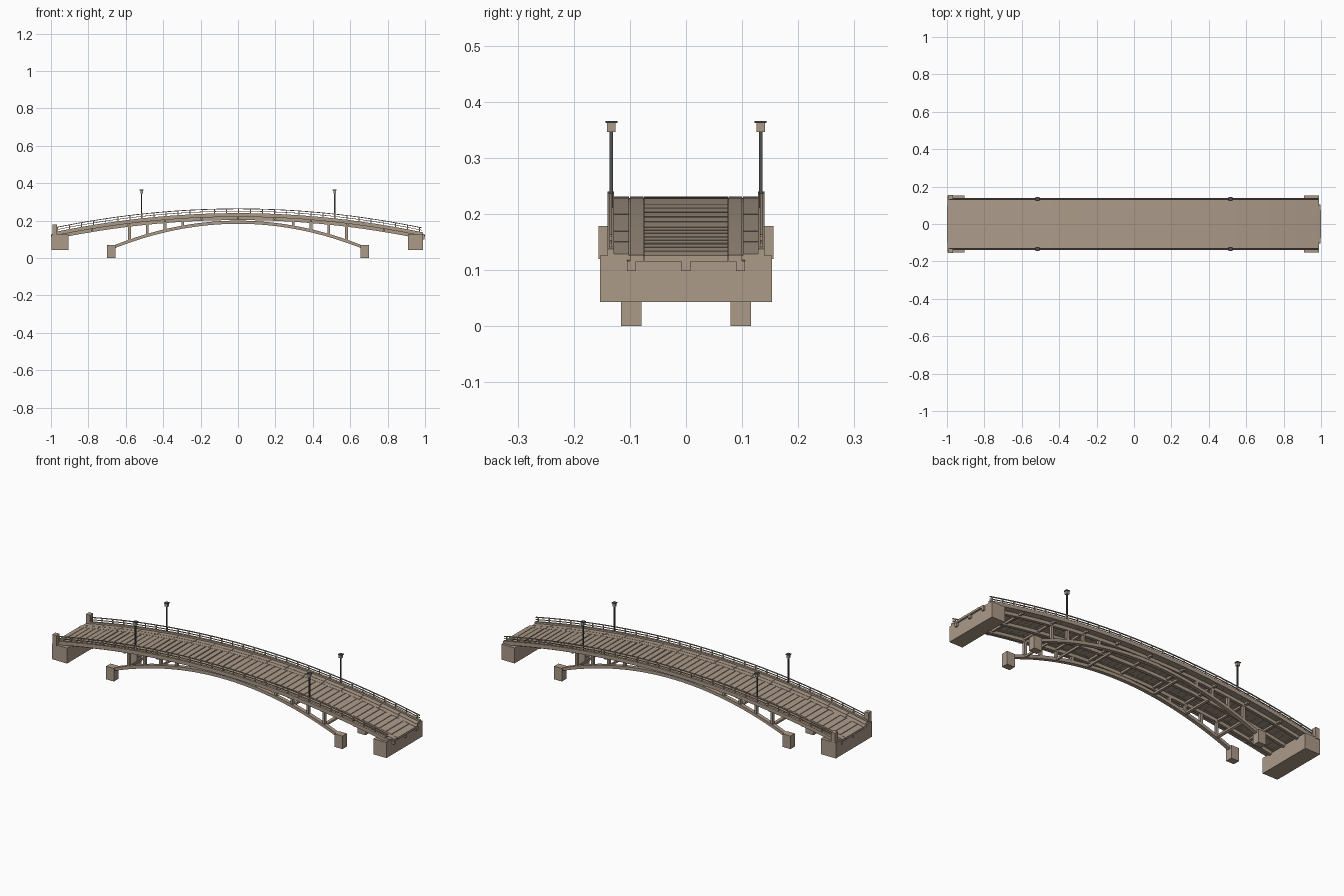
import bpy
import bmesh
import random

random.seed(4)
if "Cube" in bpy.data.objects:
    bpy.data.objects.remove(bpy.data.objects["Cube"])


def material(name, rgb):
    m = bpy.data.materials.new(name)
    m.use_nodes = True
    m.diffuse_color = (*rgb, 1)
    m.node_tree.nodes["Principled BSDF"].inputs["Base Color"].default_value = (*rgb, 1)
    return m


TAN = material("weathered tan", (0.41, 0.325, 0.25))
METAL = material("dark metal", (0.075, 0.078, 0.08))


def deck(x):
    """Height of the walking surface."""
    return 0.231 - 0.105 * x * x


def arch(x):
    """Height of the top of the arch ribs."""
    return 0.2 - 0.3 * x * x


def strip(bm, x0, x1, y0, y1, low, high, n=1):
    """Beam whose bottom and top follow two height functions along x."""
    rings = []
    for i in range(n + 1):
        x = x0 + (x1 - x0) * i / n
        rings.append([bm.verts.new(p) for p in (
            (x, y0, low(x)), (x, y1, low(x)), (x, y1, high(x)), (x, y0, high(x)))])
    for a, b in zip(rings, rings[1:]):
        for k in range(4):
            bm.faces.new((a[k], a[k - 1], b[k - 1], b[k]))
    bm.faces.new(rings[0])
    bm.faces.new(rings[-1])


def box(bm, x0, x1, y0, y1, z0, z1):
    strip(bm, x0, x1, y0, y1, lambda x: z0, lambda x: z1)


def above(curve, offset):
    return lambda x: curve(x) + offset


def finish(bm, name, mat):
    bmesh.ops.recalc_face_normals(bm, faces=bm.faces)
    mesh = bpy.data.meshes.new(name)
    bm.to_mesh(mesh)
    bm.free()
    mesh.materials.append(mat)
    ob = bpy.data.objects.new(name, mesh)
    bpy.context.collection.objects.link(ob)
    return ob


# Closed base under the planks
bm = bmesh.new()
strip(bm, -0.987, 0.987, -0.127, 0.127, above(deck, -0.010), above(deck, -0.003), 36)
finish(bm, "deck_base", TAN)

# Transverse planks of the central walkway, with uneven gaps
bm = bmesh.new()
count = 58
pitch = 2 / count
for i in range(count):
    x = -1 + i * pitch
    gap = random.uniform(0.002, 0.007)
    strip(bm, x, x + pitch - gap * (i < count - 1), -0.0745, 0.0745,
          above(deck, -0.011), deck)
finish(bm, "walkway_planks", TAN)

# Longitudinal side boards, in butted lengths
bm = bmesh.new()
for s in (-1, 1):
    for inner, outer, end in ((0.076, 0.100, 1.0), (0.102, 0.128, 0.988)):
        lengths = 18
        for i in range(lengths):
            step = 2 * end / lengths
            x = -end + i * step
            strip(bm, x, x + step - 0.002, s * inner, s * outer,
                  above(deck, -0.011), deck, 2)
finish(bm, "side_boards", TAN)

# Three stringers below the deck
bm = bmesh.new()
for y in (-0.097, 0, 0.097):
    strip(bm, -0.998, 0.998, y - 0.008, y + 0.008,
          above(deck, -0.028), above(deck, -0.0105), 36)
finish(bm, "stringers", TAN)

# Cross beams below the deck
bm = bmesh.new()
for i in range(-4, 5):
    x = i * 0.195
    strip(bm, x - 0.006, x + 0.006, -0.128, 0.128,
          above(deck, -0.021), above(deck, -0.0105))
finish(bm, "cross_beams", TAN)

# Kerbs along both edges
bm = bmesh.new()
for s in (-1, 1):
    strip(bm, -0.988, 0.988, s * 0.128, s * 0.140,
          above(deck, -0.011), above(deck, 0.009), 36)
finish(bm, "kerbs", TAN)

# Arch ribs, spandrel posts, struts and footings
ribs, posts, struts, footings = [bmesh.new() for _ in range(4)]
for s in (-1, 1):
    strip(ribs, -0.67, 0.67, s * 0.087, s * 0.107, above(arch, -0.017), arch, 32)
    for side in (-1, 1):
        x = side * 0.678
        box(footings, x - 0.023, x + 0.023, s * 0.079, s * 0.116, 0, 0.07)
        for px in (0.295, 0.39, 0.485, 0.58):
            strip(posts, side * px - 0.007, side * px + 0.007, s * 0.090, s * 0.104,
                  above(arch, -0.005), above(deck, -0.024))
for x in (-0.58, -0.39, -0.2, 0.2, 0.39, 0.58):
    strip(struts, x - 0.006, x + 0.006, -0.09, 0.09, above(arch, -0.014), above(arch, -0.003))
finish(ribs, "arch_ribs", TAN)
finish(posts, "spandrel_posts", TAN)
finish(struts, "arch_struts", TAN)
finish(footings, "arch_footings", TAN)

# Abutments at both ends
bm = bmesh.new()
box(bm, -0.996, -0.907, -0.153, 0.153, 0.043, 0.126)
box(bm, 0.91, 0.988, -0.153, 0.153, 0.043, 0.126)
finish(bm, "abutments", TAN)

# Entrance pillars at one end only
bm = bmesh.new()
for s in (-1, 1):
    box(bm, -0.992, -0.968, s * 0.130, s * 0.156, 0.12, 0.178)
finish(bm, "entrance_pillars", TAN)

# Railings: two rails and evenly spaced balusters per side
rails, balusters = bmesh.new(), bmesh.new()
for s in (-1, 1):
    for low, high in ((0.030, 0.034), (0.018, 0.021)):
        strip(rails, -0.972, 0.985, s * 0.1315, s * 0.1365,
              above(deck, low), above(deck, high), 36)
    for i in range(31):
        x = -0.965 + i * 0.0645
        strip(balusters, x - 0.0025, x + 0.0025, s * 0.1318, s * 0.1362,
              above(deck, 0.005), above(deck, 0.032))
finish(rails, "railings", TAN)
finish(balusters, "railing_posts", TAN)

# Four lamps: pole, lantern and flat cap
poles, lanterns, caps = bmesh.new(), bmesh.new(), bmesh.new()
for x in (-0.515, 0.517):
    for y in (-0.133, 0.133):
        box(poles, x - 0.003, x + 0.003, y - 0.003, y + 0.003, deck(x), 0.347)
        box(lanterns, x - 0.0075, x + 0.0075, y - 0.0075, y + 0.0075, 0.346, 0.362)
        box(caps, x - 0.0105, x + 0.0105, y - 0.0105, y + 0.0105, 0.362, 0.366)
finish(poles, "lamp_poles", METAL)
finish(lanterns, "lamp_lanterns", TAN)
finish(caps, "lamp_caps", METAL)
